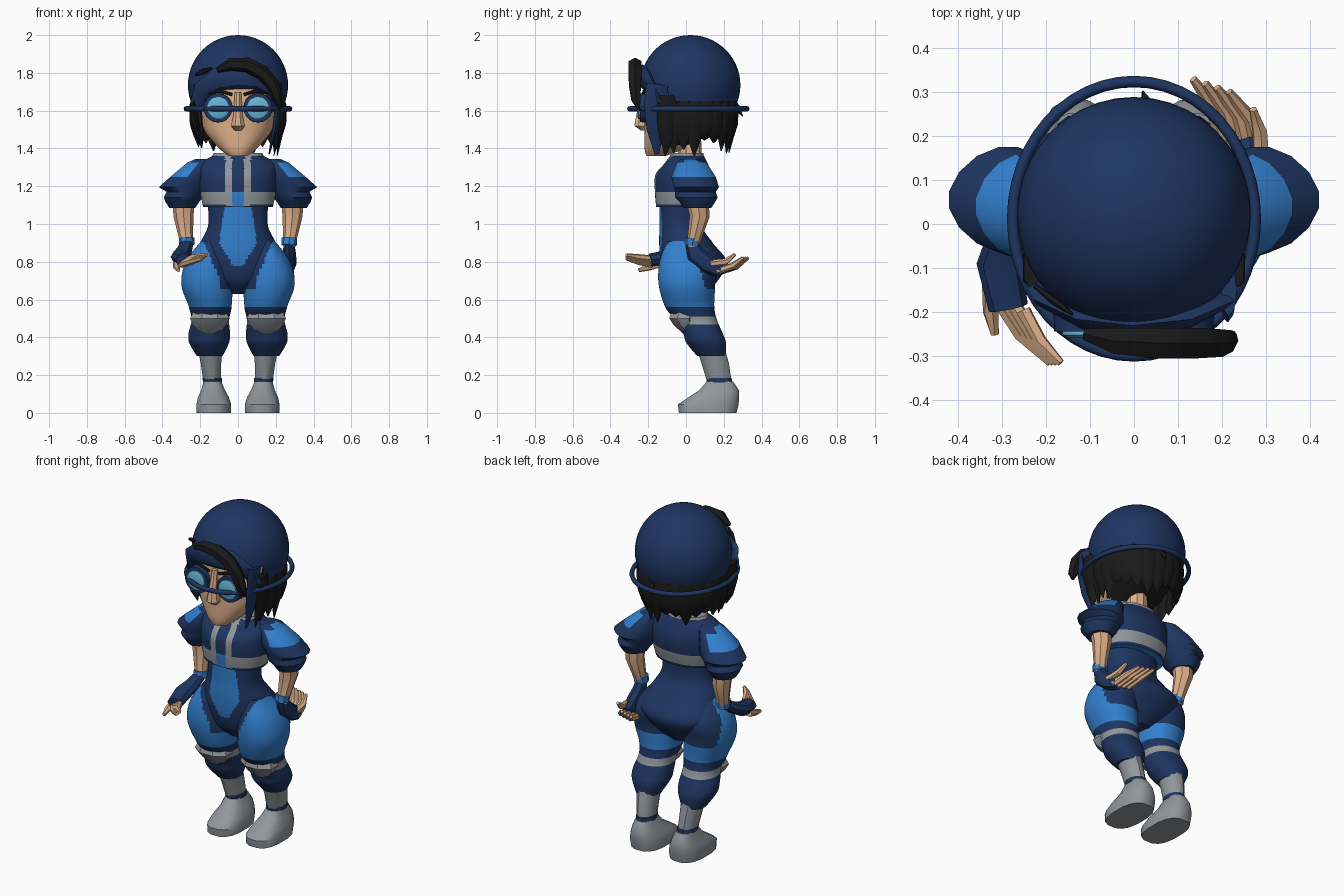
import bpy, bmesh, math, random
from mathutils import Vector
random.seed(4)

# One material per colour
COL = {"navy": (.013, .036, .12), "blue": (.032, .215, .62), "grey": (.29, .31, .33),
       "skin": (.72, .43, .25), "black": (.01, .01, .011), "lens": (.13, .46, .66)}
MATS = {}
for k, c in COL.items():
    MATS[k] = bpy.data.materials.new(k)
    MATS[k].diffuse_color = (*c, 1)
KEYS = list(COL)


def finish(name, bm, colour, angle=35):
    bmesh.ops.recalc_face_normals(bm, faces=bm.faces)
    for f in bm.faces:
        c = f.calc_center_median()
        k = colour(abs(c.x), c.y, c.z) if callable(colour) else colour
        f.material_index = KEYS.index(k)
        f.smooth = True
    me = bpy.data.meshes.new(name)
    bm.to_mesh(me)
    bm.free()
    for k in KEYS:
        me.materials.append(MATS[k])
    me.set_sharp_from_angle(angle=math.radians(angle))
    ob = bpy.data.objects.new(name, me)
    bpy.context.collection.objects.link(ob)
    return ob


def skin_rings(name, rings, colour, angle=35):
    bm = bmesh.new()
    vs = [[bm.verts.new(p) for p in r] for r in rings]
    n = len(vs[0])
    for a, b in zip(vs, vs[1:]):
        for i in range(n):
            j = (i + 1) % n
            bm.faces.new((a[i], a[j], b[j], b[i]))
    bm.faces.new(vs[0])
    bm.faces.new(vs[-1])
    return finish(name, bm, colour, angle)


def loft(name, rows, colour, n=16, sub=1, s=1, sq=1.0, angle=35):
    """Stack of ellipses (z, cx, cy, rx, ry), smoothed when sub > 1."""
    out = []
    for i in range(len(rows) - 1):
        p = [rows[max(i - 1, 0)], rows[i], rows[i + 1], rows[min(i + 2, len(rows) - 1)]]
        for t in (k / sub for k in range(sub)):
            out.append([b + .5 * t * (c - a + t * (2*a - 5*b + 4*c - d + t * (3*(b - c) + d - a)))
                        for a, b, c, d in zip(*p)])
    out.append(rows[-1])

    def pw(v):
        return math.copysign(abs(v) ** sq, v)
    rings = []
    for z, cx, cy, rx, ry in out:
        ang = [2 * math.pi * (i + .5) / n for i in range(n)]
        rings.append([(s * (cx + rx * pw(math.cos(a))), cy + ry * pw(math.sin(a)), z) for a in ang])
    return skin_rings(name, rings, colour, angle)


def tube(name, pts, radii, colour, ref=(0, 1, 0), flat=1.0, n=8):
    """Swept limb or lock; flat squashes it along ref."""
    pts = [Vector(p) for p in pts]
    rings = []
    for i, p in enumerate(pts):
        t = (pts[min(i + 1, len(pts) - 1)] - pts[max(i - 1, 0)]).normalized()
        side = t.cross(Vector(ref)).normalized()
        up = side.cross(t)
        rings.append([p + radii[i] * (side * math.cos(a) + up * flat * math.sin(a))
                      for a in (2 * math.pi * k / n for k in range(n))])
    return skin_rings(name, rings, colour)


# Bodysuit with pale front panel
def suit_colour(x, y, z):
    w = .1 - .15 * (z - .9) if z > .9 else .1 - .6 * (.9 - z)
    return "blue" if y < -.02 and x < w and z > .78 else "navy"
loft("bodysuit", [(.63, 0, .03, .05, .07), (.70, 0, .03, .16, .138), (.80, 0, .04, .235, .175),
                  (.90, 0, .0, .2, .142), (1.0, 0, -.03, .157, .11), (1.15, 0, -.03, .165, .11)],
     suit_colour, n=112, sub=14, sq=.9)


# Cropped jacket with grey hem and twin zip stripes
def jacket_colour(x, y, z):
    if y < 0 and x < .035:
        return "blue" if z < 1.17 else "navy"
    if 1.105 < z < 1.175 or (y < 0 and x < .068 and z > 1.1):
        return "grey"
    return "navy"
loft("jacket", [(1.09, 0, -.02, .185, .138), (1.17, 0, -.015, .2, .15), (1.26, 0, -.012, .205, .15),
                (1.32, 0, .0, .2, .115), (1.36, 0, .005, .135, .09)], jacket_colour, n=72, sub=8, sq=.9)
loft("collar", [(1.335, 0, .005, .15, .095), (1.375, 0, .005, .13, .088)], "grey", n=20)
loft("neck", [(1.3, 0, .02, .065, .065), (1.46, 0, .02, .06, .06)], "skin", n=10)


# Legs, boots, sleeves and arms on both sides
def leg_colour(x, y, z):
    if z > .56:
        if z > .66 and y > .04 + (.87 - z) * .3:
            return "navy"
        return "navy" if x < .1 + max(z - .72, 0) * .45 and z > .66 and y < .1 else "blue"
    if z > .51:
        return "navy"
    return "grey" if z > .465 else "navy"


def sleeve_colour(x, y, z):
    return "blue" if z > 1.25 and x > .235 and y < .13 else "navy"

for s, tag in ((1, "left"), (-1, "right")):
    loft(tag + "_leg", [(.91, .145, -.02, .05, .08), (.80, .162, .01, .115, .15), (.68, .165, .005, .135, .15),
                        (.56, .147, .02, .113, .13), (.49, .147, .055, .1, .11), (.42, .152, .09, .11, .105),
                        (.37, .153, .107, .105, .105), (.30, .15, .135, .068, .075)],
         leg_colour, n=56, sub=10, s=s, sq=.92)
    loft(tag + "_knee_pad", [(.42, .15, .03, .05, .05), (.465, .15, -.005, .095, .065),
                             (.5, .15, -.015, .112, .08), (.535, .15, -.005, .095, .08)], "grey", n=8, s=s)
    loft(tag + "_boot_shaft", [(.345, .148, .13, .068, .078), (.26, .143, .155, .056, .075),
                               (.15, .135, .18, .048, .066)], "grey", n=12, s=s)
    loft(tag + "_ankle_band", [(.16, .135, .178, .053, .07), (.185, .136, .174, .053, .07)], "navy", n=12, s=s)
    loft(tag + "_boot", [(0, .128, .115, .092, .155), (.045, .128, .118, .093, .163), (.08, .13, .145, .084, .138),
                         (.12, .132, .175, .064, .106), (.165, .135, .18, .048, .072)], "grey", n=16, s=s, sq=.75)
    loft(tag + "_sleeve", [(1.345, .175, .02, .05, .05), (1.325, .195, .03, .075, .08), (1.25, .25, .04, .11, .12),
                           (1.195, .285, .055, .137, .122), (1.17, .275, .05, .105, .11),
                           (1.14, .29, .055, .105, .115), (1.115, .295, .06, .09, .095),
                           (1.085, .295, .06, .07, .075)], sleeve_colour, n=16, s=s, sq=1.12)
    tube(tag + "_arm", [(s*.29, .06, 1.14), (s*.288, .072, 1.04), (s*.278, .05, .95), (s*.27, .035, .88)],
         [.06, .053, .04, .032], "skin")
    tube(tag + "_wristband", [(s*.272, .038, .925), (s*.27, .033, .888)], [.041, .041], "blue")

# Left hand points back, right hand points forward
tube("left_glove", [(.27, .03, .9), (.272, .05, .84), (.272, .11, .79), (.262, .18, .755)],
     [.036, .048, .05, .04], "navy", ref=(1, 0, 0), flat=.75)
tube("right_glove", [(-.27, .03, .9), (-.285, -.02, .86), (-.305, -.09, .825), (-.285, -.19, .81)],
     [.036, .044, .052, .045], "navy", ref=(0, 0, 1), flat=.75)
for i in range(4):
    d = i * .027
    tube("left_finger_%d" % i, [(.28 - d, .16 + d * .3, .75), (.262 - d, .24 + d * .3, .775),
                                (.215 - d, .30 + d * .35, .82)], [.018, .018, .009], "skin", n=6)
    tube("right_finger_%d" % i, [(-.3 + d * .6, -.18 - d * .2, .785 + d * .4),
                                 (-.255 + d * .5, -.25 - d * .2, .80 + d * .3),
                                 (-.19 + d * .3, -.315, .815 + d * .25)],
         [.018, .018, .009], "skin", n=6)
tube("left_thumb", [(.29, .13, .79), (.285, .21, .80), (.27, .26, .84)], [.02, .018, .009], "skin", n=6)
tube("right_thumb", [(-.325, -.13, .79), (-.325, -.2, .77), (-.315, -.25, .755)], [.02, .018, .01], "skin", n=6)

# Head: skin in front, hair colour behind
loft("head", [(1.36, 0, -.16, .05, .05), (1.40, 0, -.115, .1, .105), (1.48, 0, -.055, .17, .165),
              (1.55, 0, -.015, .197, .205), (1.62, 0, .0, .21, .222), (1.76, 0, .02, .215, .23)],
     lambda x, y, z: "black" if y > -.05 and z > 1.42 else "skin", n=32, sub=4, sq=.9)
loft("nose", [(1.495, 0, -.22, .02, .02), (1.52, 0, -.235, .04, .042), (1.58, 0, -.23, .026, .035),
              (1.70, 0, -.215, .018, .02)], "skin", n=8)

# Goggles and eyebrows
for s, tag in ((1, "left"), (-1, "right")):
    c = Vector((s * .105, -.232, 1.615))
    tube(tag + "_goggle_frame", [c + Vector((0, .05, 0)), c - Vector((0, .012, 0))], [.078, .076],
         "navy", ref=(0, 0, 1), n=20)
    tube(tag + "_goggle_lens", [c, c - Vector((0, .02, 0)), c - Vector((0, .026, 0))], [.058, .058, .045],
         "lens", ref=(0, 0, 1), n=20)
    tube(tag + "_eyebrow", [(s*.03, -.228, 1.685), (s*.1, -.222, 1.705), (s*.155, -.19, 1.69)],
         [.008, .01, .005], "black", flat=.8, n=6)

# Helmet dome, open below and over the face
bm = bmesh.new()
bmesh.ops.create_uvsphere(bm, u_segments=40, v_segments=28, radius=.265)
bmesh.ops.translate(bm, verts=bm.verts, vec=(0, .023, 1.735))
low = [f for f in bm.faces for c in [f.calc_center_median()] if c.z < (1.725 if c.y < -.1 else 1.64)]
bmesh.ops.delete(bm, geom=low, context='FACES')
finish("helmet", bm, "navy")

# Halo ring around the helmet
R = [(math.cos(a), math.sin(a)) for a in (2 * math.pi * i / 48 for i in range(48))]
bm = bmesh.new()
grid = [[bm.verts.new(((.275 + .013 * math.cos(b)) * x, .012 + (.311 + .013 * math.cos(b)) * y,
                       1.61 + .014 * math.sin(b))) for b in (k * math.pi / 4 for k in range(8))] for x, y in R]
for i in range(48):
    for k in range(8):
        a, b = grid[i], grid[(i + 1) % 48]
        bm.faces.new((a[k], b[k], b[(k + 1) % 8], a[(k + 1) % 8]))
finish("helmet_ring", bm, "navy", 60)

# Headband over the forehead with a broad strap down one cheek
tube("headband", [(-.215, -.13, 1.63), (-.19, -.17, 1.71), (-.11, -.216, 1.765), (0, -.23, 1.78),
                  (.11, -.216, 1.775), (.185, -.175, 1.72), (.215, -.13, 1.63)],
     [.035, .05, .06, .065, .065, .05, .035], "navy", ref=(0, -1, 0), flat=.4)
tube("cheek_strap", [(.215, -.15, 1.74), (.213, -.165, 1.62), (.195, -.16, 1.5), (.165, -.155, 1.37)],
     [.06, .058, .048, .012], "navy", ref=(1, 0, 0), flat=.3)

# Swept fringe and loose locks
tube("fringe", [(-.11, -.25, 1.815), (-.04, -.265, 1.845), (.05, -.27, 1.842), (.13, -.27, 1.80),
                (.185, -.27, 1.735), (.21, -.265, 1.66), (.225, -.25, 1.61)],
     [.015, .034, .04, .04, .036, .028, .008], "black", ref=(0, -1, 0), flat=1, n=6)
tube("small_tuft", [(-.225, -.14, 1.79), (-.18, -.175, 1.81), (-.14, -.205, 1.825)], [.008, .016, .006],
     "black", ref=(0, -1, 0), flat=.6, n=6)
for s, drop in ((-1, 1.42), (1, 1.36)):
    tube("cheek_lock", [(s*.232, -.1, 1.68), (s*.235, -.1, 1.58), (s*.212, -.1, 1.48), (s*.19, -.11, drop)],
         [.05, .055, .045, .004], "black", ref=(1, 0, 0), flat=.4, n=6)

# Back hair: ring of tapered locks below the helmet
for i in range(16):
    a = math.radians(-24 + 228 * i / 15)
    d = Vector((math.cos(a), math.sin(a), 0))
    tip = 1.355 + random.random() * .1
    top = 1.68 + random.random() * .04

    def at(r, z):
        return d * r + Vector((0, .02, z))
    tube("hair_lock_%d" % i, [at(.235, top), at(.24, 1.62), at(.235, 1.53), at(.22, 1.47), at(.21, tip)],
         [.005, .052, .054, .044, .004], "black", ref=d, flat=.4, n=6)
tube("hair_wisp", [(.04, .23, 1.64), (.03, .27, 1.62), (.02, .3, 1.57)], [.02, .018, .003], "black", n=5)
